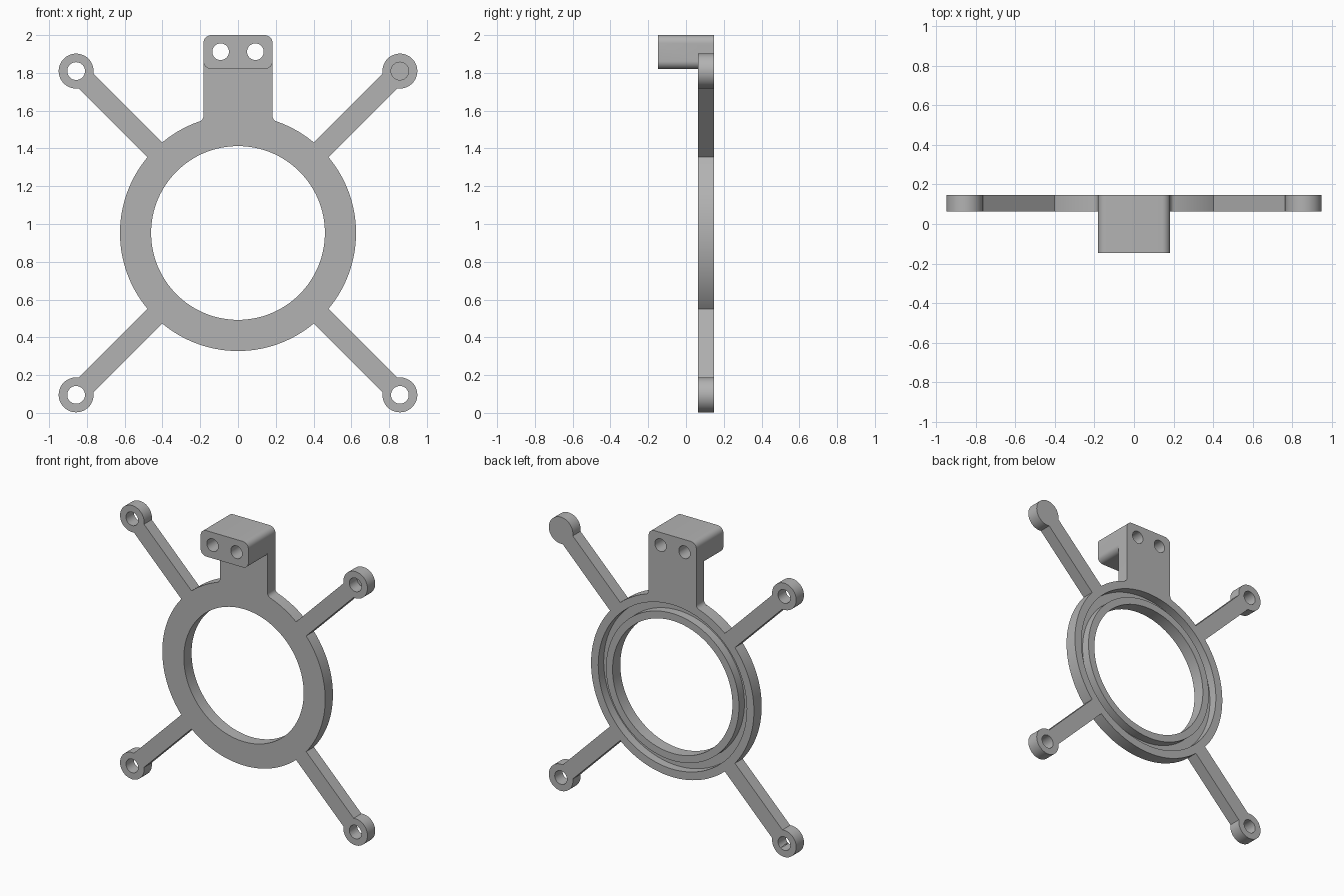
import bpy
import bmesh
from math import sin, cos, pi, sqrt, atan2, radians

if "Cube" in bpy.data.objects:
    bpy.data.objects.remove(bpy.data.objects["Cube"])

CZ = 0.9525                     # height of the ring centre
FRONT, BACK = 0.063, 0.148      # plate faces
RING_R, HOLE_R = 0.625, 0.46
REACH = 0.857                   # sideways and upward offset of each boss
STEM = 0.183                    # half width of stem and mounting block

grey = bpy.data.materials.new("grey plastic")
grey.use_nodes = True
colour = (0.45, 0.45, 0.45, 1)
grey.diffuse_color = colour
grey.node_tree.nodes["Principled BSDF"].inputs["Base Color"].default_value = colour


def arc(x, z, r, a0, a1, n):
    return [(x + r * cos(a0 + (a1 - a0) * i / n), z + r * sin(a0 + (a1 - a0) * i / n))
            for i in range(n + 1)]


def circle(x, z, r, n=48):
    return arc(x, z, r, 0, 2 * pi, n)[:-1]


def prism(name, outline, y0=FRONT, y1=BACK):
    """Extrude an x-z outline from y0 to y1."""
    bm = bmesh.new()
    face = bm.faces.new([bm.verts.new((x, y0, z)) for x, z in outline])
    new = bmesh.ops.extrude_face_region(bm, geom=[face])["geom"]
    bmesh.ops.translate(bm, vec=(0, y1 - y0, 0),
                        verts=[v for v in new if isinstance(v, bmesh.types.BMVert)])
    bmesh.ops.recalc_face_normals(bm, faces=bm.faces)
    mesh = bpy.data.meshes.new(name)
    bm.to_mesh(mesh)
    bm.free()
    mesh.materials.append(grey)
    obj = bpy.data.objects.new(name, mesh)
    bpy.context.collection.objects.link(obj)
    return obj


def combine(target, tool, operation):
    """Apply a boolean, then remove the tool."""
    mod = target.modifiers.new(operation, "BOOLEAN")
    mod.operation, mod.solver, mod.object = operation, "EXACT", tool
    bpy.context.view_layer.update()
    graph = bpy.context.evaluated_depsgraph_get()
    mesh = bpy.data.meshes.new_from_object(target.evaluated_get(graph))
    target.modifiers.clear()
    target.data = mesh
    bpy.data.objects.remove(tool)


# Ring body
bracket = prism("ring_bracket", circle(0, CZ, RING_R, 128))

# Four diagonal arms with round bosses
corners = [(sx, sz) for sx in (-1, 1) for sz in (-1, 1)]
for sx, sz in corners:
    w = 0.055 / sqrt(2)
    ends = [(0.39, 1), (REACH, 1), (REACH, -1), (0.39, -1)]
    combine(bracket, prism("arm", [(sx * (d + s * w), CZ + sz * (d - s * w))
                                   for d, s in ends]), "UNION")
    combine(bracket, prism("boss", circle(sx * REACH, CZ + sz * REACH, 0.0925)), "UNION")

# Stem, filleted where it meets the ring
f = 0.03
fx = STEM + f
fz = CZ + sqrt((RING_R + f) ** 2 - fx ** 2)
touch = atan2(CZ - fz, -fx) + 2 * pi
side = [(STEM, 1.95)] + arc(fx, fz, f, pi, touch, 6) + [(STEM, 1.48)]
combine(bracket, prism("stem", side + [(-x, z) for x, z in reversed(side)]), "UNION")

# Rounded mounting block reaching forward
r, low, high = 0.042, 1.82, 2.0
block = []
for i, (x, z) in enumerate([(STEM - r, high - r), (r - STEM, high - r),
                            (r - STEM, low + r), (STEM - r, low + r)]):
    block += arc(x, z, r, i * pi / 2, (i + 1) * pi / 2, 8)
combine(bracket, prism("mounting_block", block, -BACK, BACK), "UNION")

# Annular groove in the back of the ring
groove = prism("groove_cutter", circle(0, CZ, 0.57, 128), 0.088, 0.3)
combine(groove, prism("groove_core", circle(0, CZ, 0.51, 128), 0, 0.4), "DIFFERENCE")
combine(bracket, groove, "DIFFERENCE")

# Central opening, boss holes and block holes
holes = [(0, CZ, HOLE_R, 128)]
holes += [(sx * REACH, CZ + sz * REACH, 0.047, 40) for sx, sz in corners]
holes += [(sx * 0.092, 1.912, 0.044, 40) for sx in (-1, 1)]
for x, z, radius, n in holes:
    combine(bracket, prism("hole_cutter", circle(x, z, radius, n), -0.5, 0.5), "DIFFERENCE")

# Smooth round walls, sharp edges
bpy.ops.object.select_all(action="DESELECT")
bracket.select_set(True)
bpy.context.view_layer.objects.active = bracket
bpy.ops.object.shade_smooth_by_angle(angle=radians(30))
